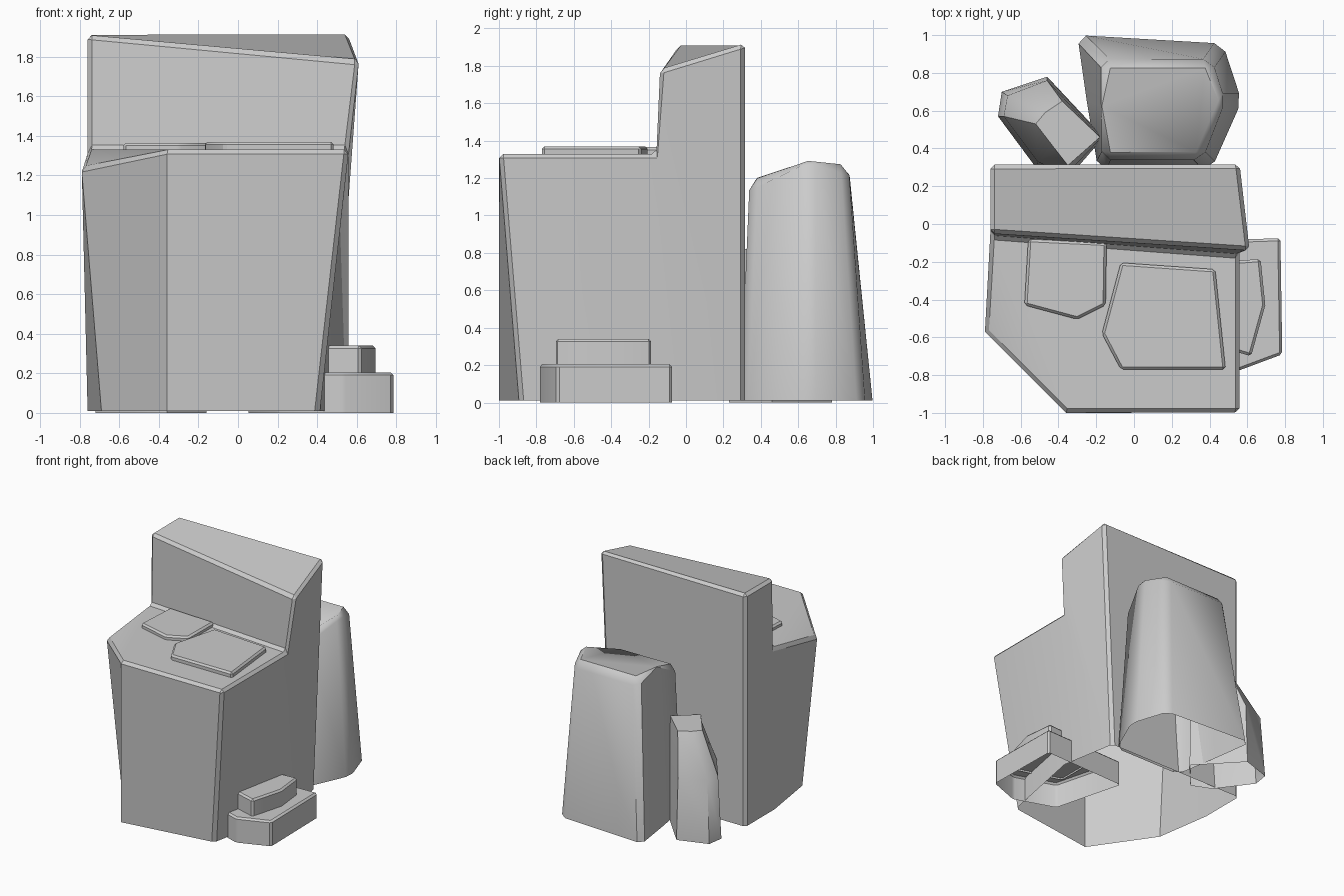
import bpy, bmesh, math

if "Cube" in bpy.data.objects:
    bpy.data.objects.remove(bpy.data.objects["Cube"])


def finish(name, bm, edges, width, angle):
    """Chamfer the chosen edges and make a smooth-by-angle object."""
    bmesh.ops.recalc_face_normals(bm, faces=bm.faces[:])
    if width:
        bmesh.ops.bevel(bm, geom=edges, offset=width, segments=1,
                        affect='EDGES', clamp_overlap=True)
    me = bpy.data.meshes.new(name)
    bm.to_mesh(me)
    bm.free()
    ob = bpy.data.objects.new(name, me)
    bpy.context.collection.objects.link(ob)
    bpy.ops.object.select_all(action='DESELECT')
    bpy.context.view_layer.objects.active = ob
    ob.select_set(True)
    bpy.ops.object.shade_smooth_by_angle(angle=math.radians(angle))
    return ob


def loft(name, rings, width, angle=30):
    """Stack of rings, capped on top and open underneath."""
    bm = bmesh.new()
    loops = [[bm.verts.new(p) for p in r] for r in rings]
    n = len(loops[0])
    for a, b in zip(loops, loops[1:]):
        for i in range(n):
            j = (i + 1) % n
            bm.faces.new((a[i], a[j], b[j], b[i]))
    bm.faces.new(loops[-1])
    bmesh.ops.recalc_face_normals(bm, faces=bm.faces[:])
    bm.normal_update()
    edges = [e for e in bm.edges
             if len(e.link_faces) == 2 and e.calc_face_angle(0) > math.radians(28)]
    return finish(name, bm, edges, width, angle)


def at(pts, z):
    return [(x, y, z) for x, y in pts]


# main boulder: low front block with a tall back wall
base = at([(-.76, .315), (-.76, -.06), (-.69, -.52), (-.36, -1), (.41, -.89),
           (.557, -.15), (.475, .315)], .01)
ledge = [(-.76, -.06, 1.33), (-.79, -.57, 1.24), (-.36, -1, 1.33),
         (.56, -1, 1.33), (.56, -.16, 1.33)]
crest = [(-.76, .315, 1.91), (-.76, -.05, 1.91), (.615, -.14, 1.78), (.56, .315, 1.92)]
bm = bmesh.new()
v = [bm.verts.new(p) for p in base + ledge + crest]
for f in [(0, 1, 7, 13, 12), (1, 2, 8, 7), (2, 3, 9, 8), (3, 4, 10, 9), (4, 5, 11, 10),
          (5, 6, 15, 14, 11), (6, 0, 12, 15), (7, 11, 14, 13), (7, 8, 9),
          (7, 9, 10, 11), (12, 13, 14, 15)]:
    bm.faces.new([v[i] for i in f])
rim = [(7, 8), (8, 9), (9, 10), (10, 11), (7, 11), (7, 13), (11, 14), (12, 13),
       (13, 14), (14, 15), (15, 12), (0, 12), (6, 15), (4, 10)]
edges = [bm.edges.get((v[a], v[b])) for a, b in rim]
finish("main_boulder", bm, edges, .042, 30)

# tall rock behind
loft("rear_rock", [
    at([(-.30, 1.0), (.47, .955), (.57, .65), (.41, .29), (-.19, .29), (-.25, .65)], .01),
    [(-.17, .87, 1.26), (.41, .87, 1.26), (.48, .65, 1.33), (.36, .34, 1.18),
     (-.17, .34, 1.18), (-.17, .62, 1.33)]], .045, 42)

# small leaning rock behind left, with a shoulder halfway up
foot = [(-.72, .57), (-.70, .70), (-.46, .78), (-.16, .46), (-.36, .23), (-.52, .30)]
shoulder = [(-.69, .57), (-.67, .68), (-.46, .76), (-.17, .46), (-.36, .26), (-.51, .33)]
tip = [(-.52, .53), (-.47, .59), (-.38, .65), (-.18, .46), (-.35, .31), (-.42, .40)]
loft("small_rear_rock", [at(foot, 0), at(shoulder, .5), at(tip, .82)], 0, 40)

# flat slabs: two stacked steps on the right, two pads on the ledge
slabs = {
    "lower_step": ([(.05, -.10), (.20, -.67), (.53, -.785), (.785, -.69), (.775, -.075)],
                   0, .205),
    "upper_step": ([(.22, -.22), (.22, -.58), (.62, -.70), (.695, -.43), (.67, -.185)],
                   .19, .34),
    "left_pad": ([(-.56, -.08), (-.58, -.43), (-.30, -.505), (-.15, -.43), (-.145, -.10)],
                 1.32, 1.365),
    "right_pad": ([(-.07, -.205), (-.17, -.58), (-.07, -.77), (.485, -.77), (.43, -.24)],
                  1.32, 1.37),
}
for name, (pts, z0, z1) in slabs.items():
    loft(name, [at(pts, z0), at(pts, z1)], .014)
